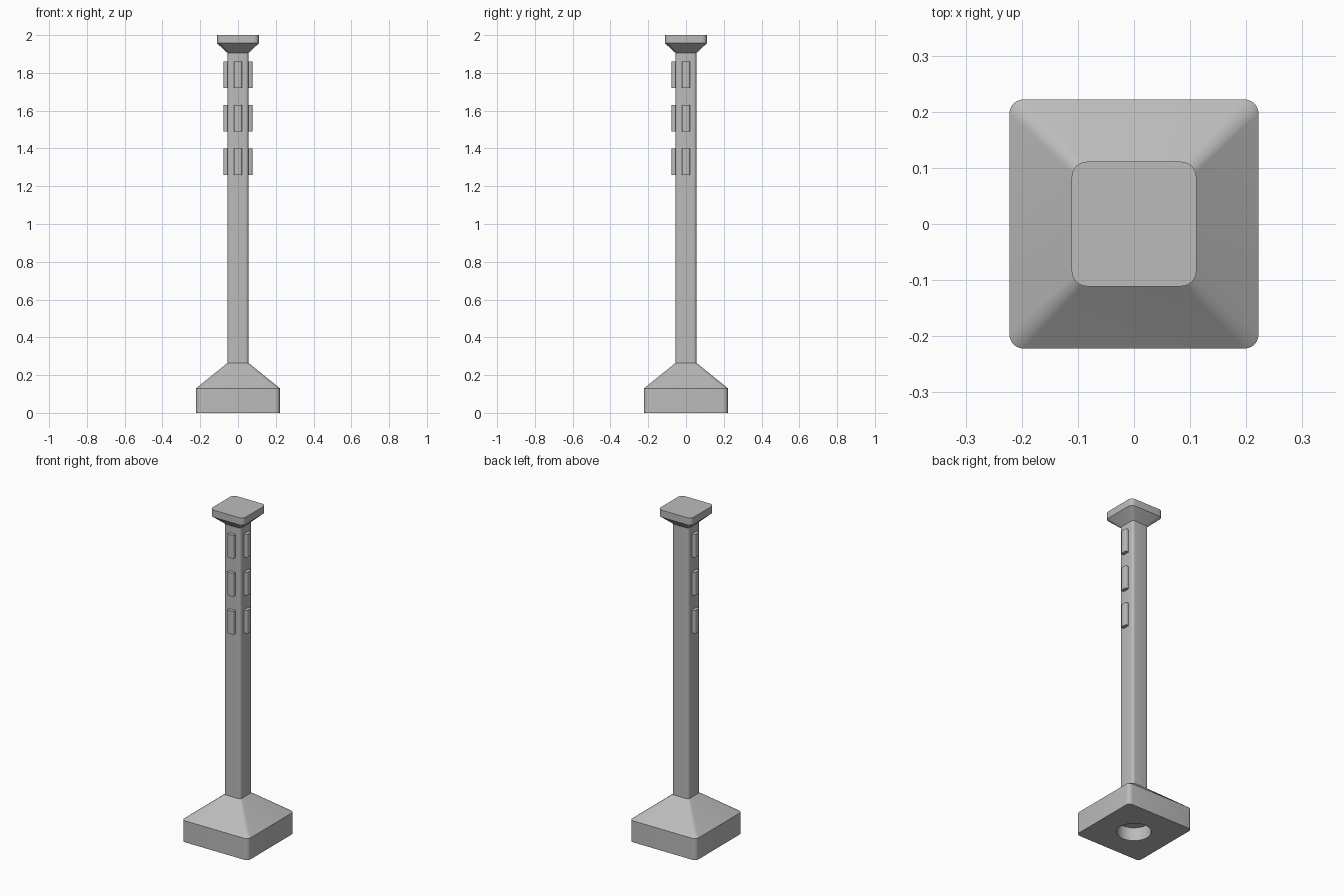
import bpy, bmesh, math
from mathutils import Matrix

cube = bpy.data.objects.get("Cube")
if cube:
    bpy.data.objects.remove(cube, do_unlink=True)

grey = bpy.data.materials.new("mid grey")
grey.use_nodes = True
COLOUR = (0.5, 0.5, 0.5, 1)
grey.diffuse_color = COLOUR
grey.node_tree.nodes["Principled BSDF"].inputs["Base Color"].default_value = COLOUR

SEG = 6  # segments per rounded corner


def ring(bm, half, radius, z):
    """Rounded square; a full circle when radius equals half."""
    verts = []
    for k in range(4):
        mid = math.pi / 4 + k * math.pi / 2
        cx = math.copysign(half - radius, math.cos(mid))
        cy = math.copysign(half - radius, math.sin(mid))
        for i in range(SEG + 1):
            a = (k + i / SEG) * math.pi / 2
            verts.append(bm.verts.new((cx + radius * math.cos(a), cy + radius * math.sin(a), z)))
    return verts


def finish(bm, name):
    bmesh.ops.remove_doubles(bm, verts=bm.verts, dist=0.0001)
    bmesh.ops.recalc_face_normals(bm, faces=bm.faces)
    mesh = bpy.data.meshes.new(name)
    bm.to_mesh(mesh)
    bm.free()
    mesh.materials.append(grey)
    obj = bpy.data.objects.new(name, mesh)
    bpy.context.collection.objects.link(obj)
    bpy.ops.object.select_all(action='DESELECT')
    obj.select_set(True)
    bpy.context.view_layer.objects.active = obj
    bpy.ops.object.shade_smooth_by_angle(angle=math.radians(25))
    return obj


def loft(name, sections):
    """Closed skin through (half width, corner radius, height) sections."""
    bm = bmesh.new()
    rings = [ring(bm, *s) for s in sections]
    for a, b in zip(rings, rings[1:]):
        for i in range(len(a)):
            j = (i + 1) % len(a)
            bm.faces.new((a[i], a[j], b[j], b[i]))
    bm.faces.new(rings[0])
    bm.faces.new(rings[-1])
    return finish(bm, name)


# Base with a round socket underneath and a sloped shoulder
loft("base", [(0.094, 0.094, 0.08), (0.094, 0.094, 0), (0.222, 0.025, 0),
              (0.222, 0.025, 0.13), (0.055, 0.015, 0.265)])

# Square post with rounded corners
loft("post", [(0.055, 0.015, 0.265), (0.055, 0.015, 1.905)])

# Flared cap
loft("cap", [(0.055, 0.015, 1.905), (0.111, 0.027, 1.957), (0.111, 0.027, 2)])

# Raised bars on the front and both sides, in three rows
for side, turn in (("front", 0), ("left", 90), ("right", -90)):
    for row in range(3):
        bm = bmesh.new()
        bmesh.ops.create_cube(bm, size=1)
        bmesh.ops.scale(bm, vec=(0.042, 0.03, 0.14), verts=bm.verts)
        outer = [e for e in bm.edges
                 if all(v.co.y < 0 for v in e.verts) and e.verts[0].co.x * e.verts[1].co.x > 0]
        bmesh.ops.bevel(bm, geom=outer, offset=0.008, segments=4, profile=0.5, affect='EDGES')
        bmesh.ops.translate(bm, vec=(0, -0.061, 1.33 + 0.23 * row), verts=bm.verts)
        bmesh.ops.rotate(bm, cent=(0, 0, 0), matrix=Matrix.Rotation(math.radians(turn), 3, 'Z'),
                         verts=bm.verts)
        finish(bm, f"{side}_bar_{row + 1}")
